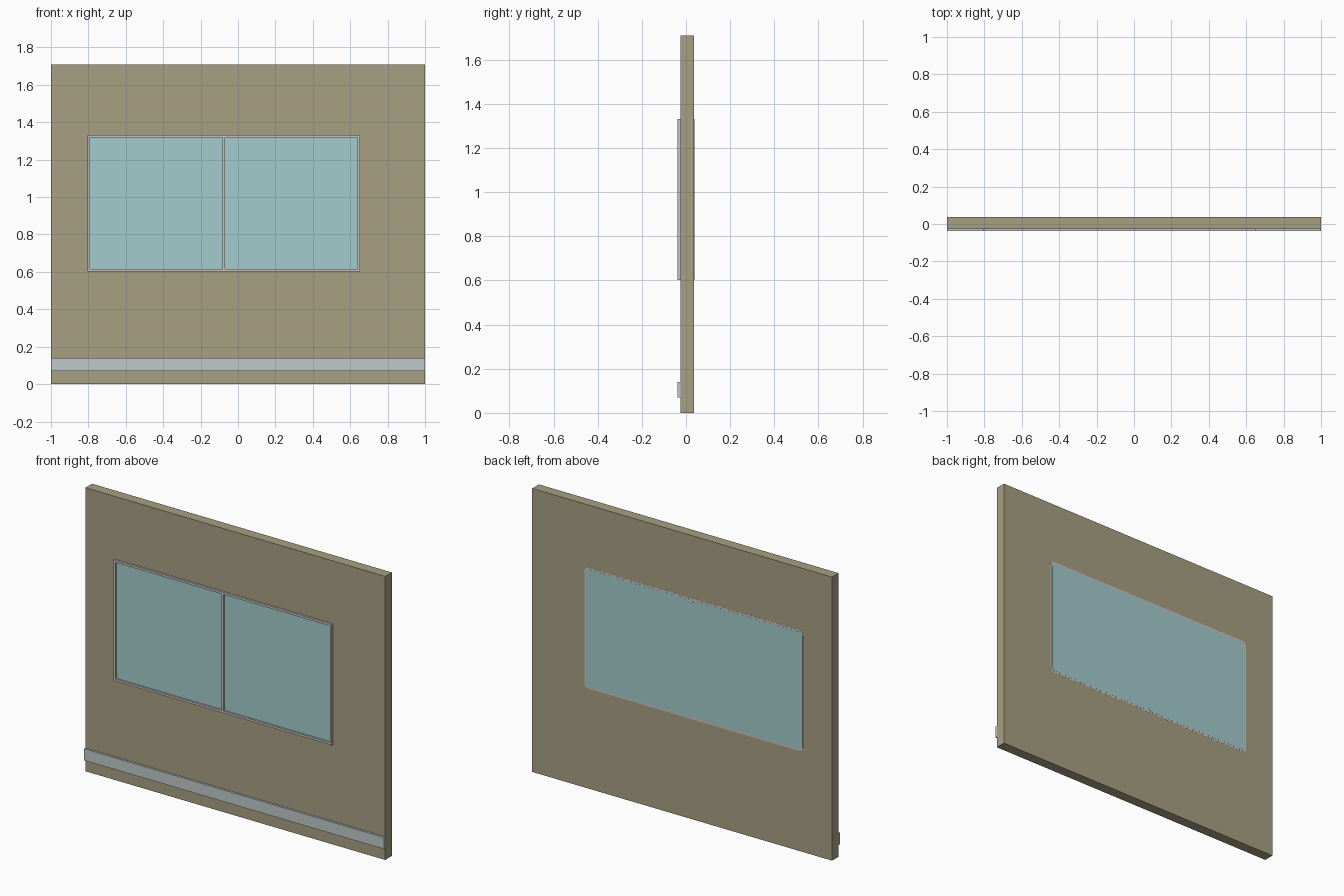
import bpy, bmesh, math

if "Cube" in bpy.data.objects:
    bpy.data.objects.remove(bpy.data.objects["Cube"])


def srgb(r, g, b):
    f = lambda c: c / 12.92 if c <= 0.04045 else ((c + 0.055) / 1.055) ** 2.4
    return (f(r / 255), f(g / 255), f(b / 255), 1)


def material(name, rgb):
    m = bpy.data.materials.new(name)
    m.diffuse_color = srgb(*rgb)
    m.use_nodes = True
    m.node_tree.nodes["Principled BSDF"].inputs["Base Color"].default_value = m.diffuse_color
    return m


WALL = material("khaki panel", (168, 160, 130))
GLASS = material("pale aqua glass", (164, 204, 204))
FRAME = material("light warm grey", (200, 196, 195))
STRIP = material("cool light grey", (192, 201, 202))


def finish(name, bm, mat):
    bmesh.ops.recalc_face_normals(bm, faces=bm.faces[:])
    mesh = bpy.data.meshes.new(name)
    bm.to_mesh(mesh)
    bm.free()
    mesh.materials.append(mat)
    ob = bpy.data.objects.new(name, mesh)
    bpy.context.collection.objects.link(ob)
    return ob


def box(name, x0, x1, y0, y1, z0, z1, mat):
    bm = bmesh.new()
    bmesh.ops.create_cube(bm, size=1)
    for v in bm.verts:
        v.co = (x1 if v.co.x > 0 else x0, y1 if v.co.y > 0 else y0,
                z1 if v.co.z > 0 else z0)
    return finish(name, bm, mat)


def rounded_plate(name, x0, x1, y0, y1, z0, z1, r, mat, steps=5):
    bm = bmesh.new()
    pts = []
    corners = [(x1 - r, z1 - r), (x0 + r, z1 - r), (x0 + r, z0 + r), (x1 - r, z0 + r)]
    for q, (cx, cz) in enumerate(corners):
        for i in range(steps + 1):
            a = math.pi / 2 * (q + i / steps)
            pts.append(bm.verts.new((cx + r * math.cos(a), y0, cz + r * math.sin(a))))
    face = bm.faces.new(pts)
    ext = bmesh.ops.extrude_face_region(bm, geom=[face])
    for v in ext["geom"]:
        if isinstance(v, bmesh.types.BMVert):
            v.co.y = y1
    return finish(name, bm, mat)


FRONT, FACE, BACK = -0.038, -0.026, 0.038   # y planes
X0, X1, XM = -0.805, 0.652, -0.077          # window edges and centre
Z0, Z1 = 0.603, 1.332
W = 0.013                                   # frame bar width

# Wall panel and lower trim strip
box("wall_panel", -1, 1, FACE, BACK - 0.001, 0, 1.71, WALL)
box("trim_strip", -1, 1, FRONT, FACE, 0.07, 0.14, STRIP)

# Front window frame
for name, a, b in (("left", X0, X0 + W), ("right", X1 - W, X1),
                   ("middle", XM - W / 2, XM + W / 2)):
    box("window_frame_" + name, a, b, FRONT, FACE, Z0, Z1, FRAME)
for name, a, b in (("bottom", Z0, Z0 + W), ("top", Z1 - W, Z1)):
    box("window_frame_" + name, X0 + W, X1 - W, FRONT, FACE, a, b, FRAME)

# Front glass, recessed behind the frame
for name, a, b in (("left", X0 + W, XM - W / 2), ("right", XM + W / 2, X1 - W)):
    box("front_glass_" + name, a, b, FACE - 0.001, FACE, Z0 + W, Z1 - W, GLASS)

# Back window: rounded rim with two rounded panes meeting in the middle
rounded_plate("back_rim", X0, X1, BACK - 0.002, BACK - 0.0005, Z0, Z1, 0.026, FRAME)
for name, a, b in (("left", X0 + 0.011, XM), ("right", XM, X1 - 0.011)):
    rounded_plate("back_glass_" + name, a, b, BACK - 0.002, BACK,
                  Z0 + 0.011, Z1 - 0.011, 0.022, GLASS)
